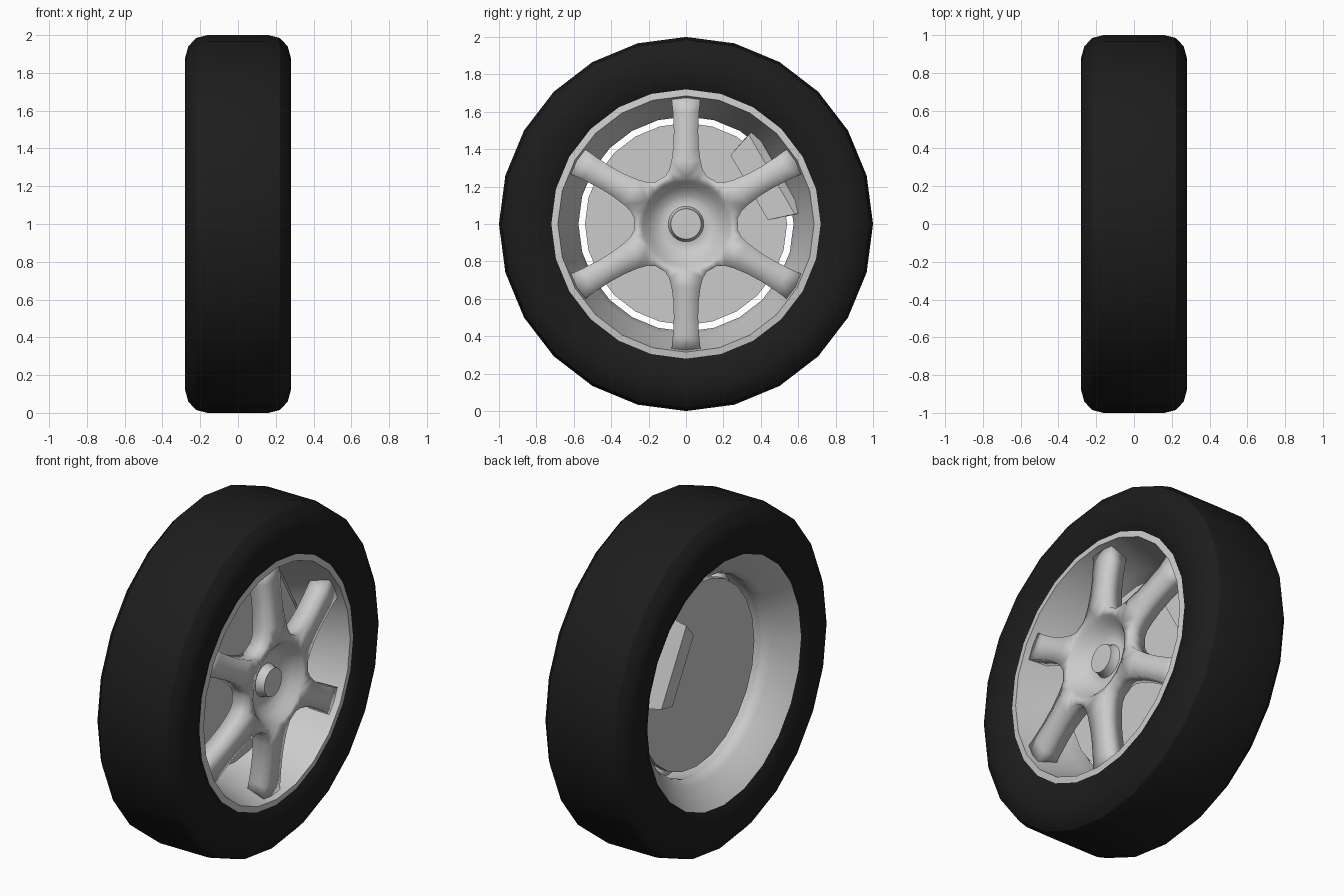
import bpy, bmesh
from math import sin, cos, pi, radians

if "Cube" in bpy.data.objects:
    bpy.data.objects.remove(bpy.data.objects["Cube"])

SEG = 24
CZ = 1.0  # axle height


def finish(name, bm, mat=None, smooth=True, recalc=True):
    if recalc:
        bmesh.ops.recalc_face_normals(bm, faces=bm.faces)
    me = bpy.data.meshes.new(name)
    bm.to_mesh(me)
    bm.free()
    ob = bpy.data.objects.new(name, me)
    bpy.context.collection.objects.link(ob)
    ob.location.z = CZ
    if mat:
        me.materials.append(mat)
    if smooth:
        bpy.ops.object.select_all(action='DESELECT')
        ob.select_set(True)
        bpy.context.view_layer.objects.active = ob
        bpy.ops.object.shade_smooth_by_angle(angle=radians(32))
    return ob


def lathe(name, profile, mat=None, closed=False):
    """Spin (x, radius) points around the axle; radius 0 makes a cap."""
    bm = bmesh.new()
    rings = []
    for x, r in profile:
        if r == 0:
            rings.append([bm.verts.new((x, 0, 0))] * SEG)
        else:
            rings.append([bm.verts.new((x, r * cos(2 * pi * i / SEG), r * sin(2 * pi * i / SEG)))
                          for i in range(SEG)])
    pairs = list(zip(rings, rings[1:]))
    if closed:
        pairs.append((rings[-1], rings[0]))
    for a, b in pairs:
        for i in range(SEG):
            j = (i + 1) % SEG
            bm.faces.new(list(dict.fromkeys((a[i], a[j], b[j], b[i]))))
    return finish(name, bm, mat)


rubber = bpy.data.materials.new("rubber")
rubber.diffuse_color = (0.012, 0.012, 0.012, 1)
rubber.use_nodes = True
rubber.node_tree.nodes["Principled BSDF"].inputs["Base Color"].default_value = rubber.diffuse_color

# Tyre with rounded shoulders, mirrored profile
half = [(0.25, 0.72), (0.275, 0.77), (0.28, 0.88), (0.263, 0.94), (0.222, 0.985), (0.16, 1.0)]
lathe("tyre", half + [(-x, r) for x, r in reversed(half)], rubber)

# Rim barrel: front lip, tapered well, rear cone
lathe("rim_barrel", [(0.25, 0.72), (0.255, 0.685), (0.235, 0.68), (0.0, 0.6), (-0.08, 0.575),
                     (-0.10, 0.575), (-0.14, 0.6), (-0.25, 0.72)])

# Hub dish with raised centre cap
lathe("hub_dish", [(0.265, 0.237), (0.25, 0.222), (0.215, 0.195), (0.185, 0.155), (0.175, 0.12),
                   (0.18, 0.095), (0.20, 0.085), (0.23, 0.082), (0.232, 0.0)])

# Six-spoke face: outer edge of half a spoke paired with its inner line
edge = [(0.675, 0.078), (0.6, 0.07), (0.5, 0.065), (0.42, 0.067), (0.34, 0.077),
        (0.29, 0.09), (0.254, 0.112), (0.24, 0.1386)]
R = 0.237
inner = [(0.675, 0), (0.6, 0), (0.5, 0), (0.42, 0), (0.34, 0), (R, 0),
         (R * cos(pi / 12), R * sin(pi / 12)), (R * cos(pi / 6), R * sin(pi / 6))]
bm = bmesh.new()
for k in range(6):
    a = pi / 2 + k * pi / 3
    for s in (1, -1):
        def put(p):
            u, v = p[0], p[1] * s
            r = (u * u + v * v) ** 0.5
            x = 0.265 - 0.045 * max(0, r - 0.3) / 0.38
            return bm.verts.new((x, u * cos(a) - v * sin(a), u * sin(a) + v * cos(a)))
        E = [put(p) for p in edge]
        I = [put(p) for p in inner]
        for i in range(len(E) - 1):
            f = bm.faces.new((E[i], E[i + 1], I[i + 1], I[i]))
            f.normal_update()
            if f.normal.x < 0:
                f.normal_flip()
bmesh.ops.remove_doubles(bm, verts=bm.verts, dist=0.0005)
spokes = finish("spokes", bm, recalc=False)
sol = spokes.modifiers.new("thickness", 'SOLIDIFY')
sol.thickness = 0.11
sol.offset = -1

# Brake disc
lathe("brake_disc", [(-0.07, 0), (-0.07, 0.54), (-0.02, 0.54), (-0.02, 0)])

# Brake caliper: (x, distance from axle, half length) section, chamfered at the outer back edge
section = [(-0.218, 0.39, 0.2), (-0.218, 0.49, 0.235), (-0.13, 0.57, 0.26),
           (-0.0, 0.57, 0.26), (0.03, 0.53, 0.245), (0.03, 0.39, 0.2)]
bm = bmesh.new()
c, n = cos(pi / 6), sin(pi / 6)
ends = [[bm.verts.new((x, d * c - s * t * n, d * n + s * t * c)) for x, d, t in section]
        for s in (1, -1)]
for e in ends:
    bm.faces.new(e)
for i in range(len(section)):
    j = (i + 1) % len(section)
    bm.faces.new((ends[0][i], ends[0][j], ends[1][j], ends[1][i]))
finish("brake_caliper", bm, smooth=False)
